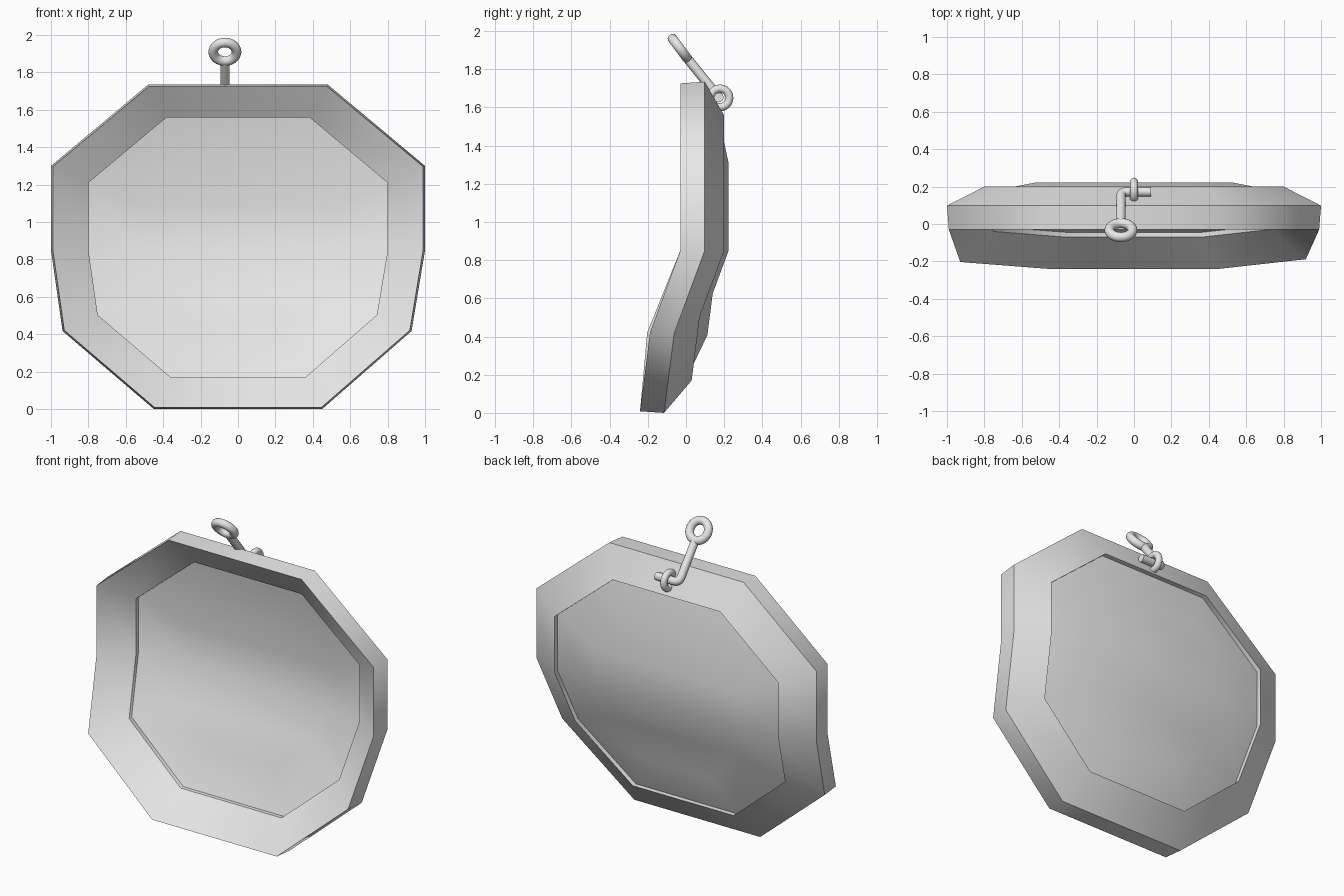
import bpy, bmesh, math
from mathutils import Vector, Matrix

if "Cube" in bpy.data.objects:
    bpy.data.objects.remove(bpy.data.objects["Cube"])

grey = bpy.data.materials.new("plain_grey")
grey.diffuse_color = (0.8, 0.8, 0.8, 1)
grey.use_nodes = True
grey.node_tree.nodes["Principled BSDF"].inputs["Base Color"].default_value = grey.diffuse_color

# Outline of the right half, top to bottom: x, z, forward bend
HALF = [(0.48, 1.735, 0), (1.0, 1.30, 0), (1.0, 0.85, 0),
        (0.928, 0.417, -0.16), (0.45, 0.0, -0.213)]
MID = 0.85


def finish(bm, name):
    bmesh.ops.recalc_face_normals(bm, faces=bm.faces)
    for f in bm.faces:
        f.smooth = True
    mesh = bpy.data.meshes.new(name)
    bm.to_mesh(mesh)
    bm.free()
    mesh.materials.append(grey)
    obj = bpy.data.objects.new(name, mesh)
    bpy.context.collection.objects.link(obj)
    return obj


def add_loop(bm, scale, depth):
    """Ten-sided outline, scaled about the middle and pushed to a depth."""
    pts = HALF + [(-x, z, b) for x, z, b in reversed(HALF)]
    loop = []
    for x, z, b in pts:
        if b == -0.16 and x < 0:      # left lower corner leans slightly further out
            x, b = -0.938, -0.175
        loop.append(bm.verts.new((x * scale, depth + b * scale, MID + (z - MID) * scale)))
    return loop


def bridge(bm, a, b):
    n = len(a)
    for i in range(n):
        j = (i + 1) % n
        bm.faces.new((a[i], a[j], b[j], b[i]))


def cap(bm, loop):
    """Rows of quads across the outline, so the bend stays clean."""
    n = len(loop)
    for i in range(n // 2 - 1):
        bm.faces.new((loop[i], loop[i + 1], loop[n - 2 - i], loop[n - 1 - i]))


# Frame: bevelled ring with crisp rims
bm = bmesh.new()
loops = [add_loop(bm, s, d) for s, d in
         ((0.99, -0.03), (1.0, 0.098), (0.8, 0.2), (0.8, 0.1))]
for k in range(4):
    bridge(bm, loops[k], loops[(k + 1) % 4])
for loop in loops:
    for i in range(len(loop)):
        bm.edges.get((loop[i - 1], loop[i])).smooth = False
finish(bm, "frame")

# Dished panel set inside the frame
bm = bmesh.new()
loops = [add_loop(bm, s, d) for s, d in
         ((0.52, 0.182), (0.803, 0.125), (0.803, 0.168), (0.52, 0.223))]
for k in range(3):
    bridge(bm, loops[k], loops[k + 1])
for k in (1, 2):
    for i in range(10):
        bm.edges.get((loops[k][i - 1], loops[k][i])).smooth = False
cap(bm, loops[0])
cap(bm, loops[3])
finish(bm, "dished_panel")


# Rings of the hanger
def ring(name, centre, normal, major, minor):
    rot = Vector((0, 0, 1)).rotation_difference(Vector(normal)).to_matrix().to_4x4()
    mat = Matrix.Translation(centre) @ rot
    bm = bmesh.new()
    nu, nv = 32, 14
    rows = []
    for u in range(nu):
        a = 2 * math.pi * u / nu
        row = []
        for v in range(nv):
            b = 2 * math.pi * v / nv
            r = major + minor * math.cos(b)
            row.append(bm.verts.new(mat @ Vector((r * math.cos(a), r * math.sin(a),
                                                  minor * math.sin(b)))))
        rows.append(row)
    for u in range(nu):
        bridge(bm, rows[u - 1], rows[u])
    return finish(bm, name)


ring("top_eye", (-0.07, -0.033, 1.91), (0, 0.8, 0.6), 0.062, 0.026)
ring("back_ring", (0, 0.178, 1.65), (1, 0, 0), 0.049, 0.021)

# Bent rod: slanted shank turning sideways through the back ring
start, corner, end = (Vector(p) for p in
                      ((-0.07, 0.0, 1.866), (-0.07, 0.172, 1.652), (0.09, 0.172, 1.652)))
bend_in = corner + (start - corner).normalized() * 0.035
bend_out = corner + (end - corner).normalized() * 0.035
path = [start]
for i in range(7):
    t = i / 6
    path.append(bend_in * (1 - t) ** 2 + corner * 2 * t * (1 - t) + bend_out * t * t)
path.append(end)
bm = bmesh.new()
rows = []
for i, p in enumerate(path):
    tangent = (path[min(i + 1, len(path) - 1)] - path[max(i - 1, 0)]).normalized()
    side = Vector((0, 0.8, 0.6))          # normal of the plane the rod bends in
    other = tangent.cross(side).normalized()
    rows.append([bm.verts.new(p + 0.025 * (math.cos(a) * side + math.sin(a) * other))
                 for a in (2 * math.pi * k / 14 for k in range(14))])
for a, b in zip(rows, rows[1:]):
    bridge(bm, a, b)
for row in (rows[0], rows[-1]):
    bm.faces.new(row)
    for i in range(14):
        bm.edges.get((row[i - 1], row[i])).smooth = False
finish(bm, "hanger_rod")
